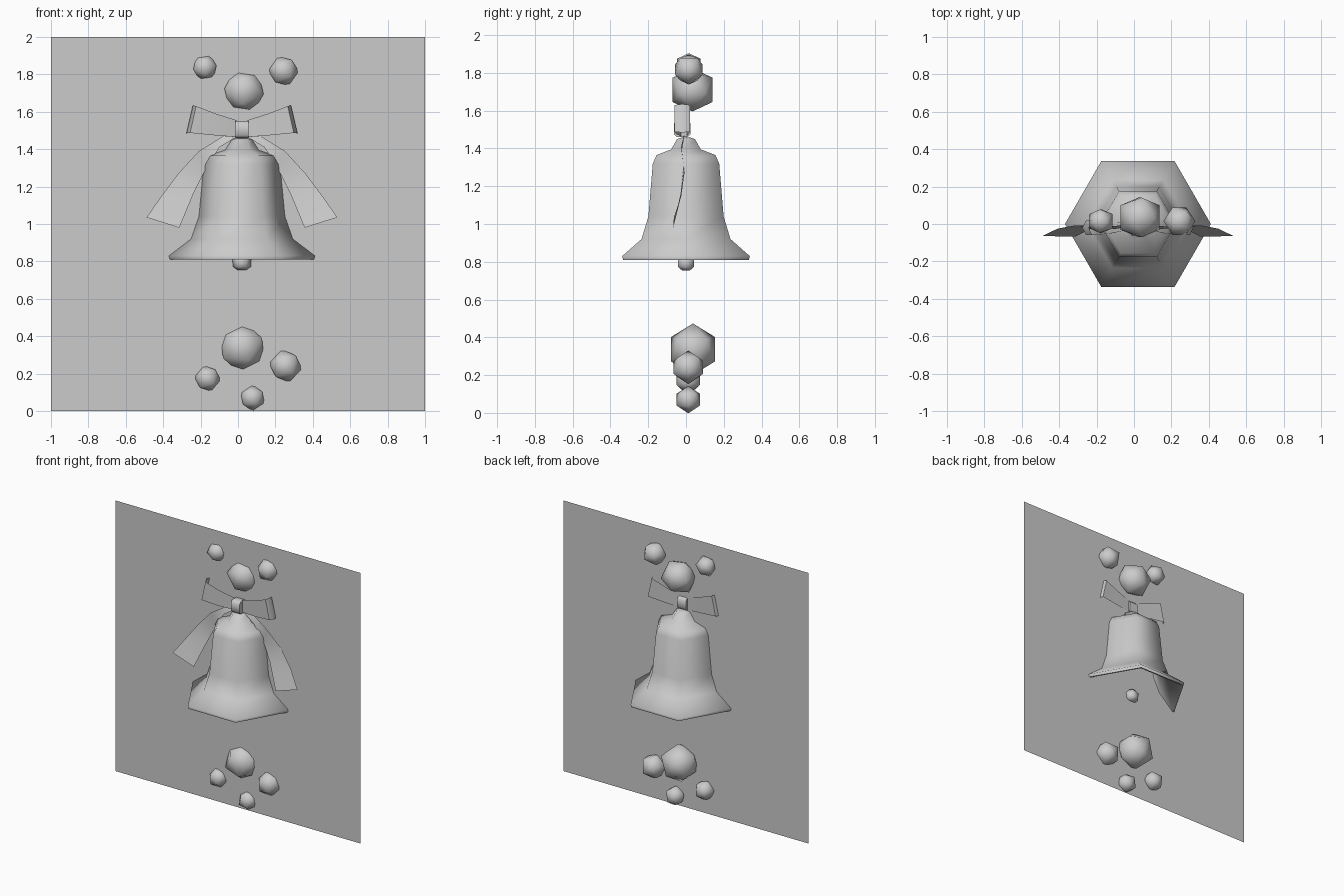
import bpy, bmesh, math
from mathutils import Matrix

cube = bpy.data.objects.get("Cube")
if cube:
    bpy.data.objects.remove(cube)

grey = bpy.data.materials.new("plain grey")
grey.use_nodes = True
COLOUR = (0.6, 0.6, 0.6, 1)
grey.diffuse_color = COLOUR
grey.node_tree.nodes["Principled BSDF"].inputs["Base Color"].default_value = COLOUR

MID = 0.021  # x of the bell and bow axis


def finish(name, bm, smooth=None):
    mesh = bpy.data.meshes.new(name)
    bm.normal_update()
    bm.to_mesh(mesh)
    bm.free()
    mesh.materials.append(grey)
    obj = bpy.data.objects.new(name, mesh)
    bpy.context.collection.objects.link(obj)
    if smooth:
        bpy.ops.object.select_all(action='DESELECT')
        obj.select_set(True)
        bpy.context.view_layer.objects.active = obj
        bpy.ops.object.shade_smooth_by_angle(angle=math.radians(smooth))
    return obj


def strip(bm, rows, closed=False):
    """Skin rows of points into quads."""
    rings = [[bm.verts.new(p) for p in row] for row in rows]
    for a, b in zip(rings, rings[1:]):
        n = len(a)
        for i in range(n if closed else n - 1):
            j = (i + 1) % n
            bm.faces.new((a[i], a[j], b[j], b[i]))
    return rings


def revolve(name, profile, sides=6, cap_start=False, cap_end=False):
    bm = bmesh.new()
    rows = [[(MID + r * math.cos(math.tau * i / sides),
              r * math.sin(math.tau * i / sides), z) for i in range(sides)]
            for r, z in profile]
    rings = strip(bm, rows, closed=True)
    if cap_start:
        bm.faces.new(rings[0][::-1])
    if cap_end:
        bm.faces.new(rings[-1])
    return finish(name, bm, 65)


# Backing card
bm = bmesh.new()
strip(bm, [[(-1, 0, 0), (1, 0, 0)], [(-1, 0, 2), (1, 0, 2)]])
finish("backing_card", bm)

# Six-sided bell: hollow inside, rim, outer wall, crown
revolve("bell", [(0.15, 1.31), (0.20, 1.02), (0.25, 0.92), (0.37, 0.812),
                 (0.385, 0.81), (0.39, 0.83), (0.272, 0.92), (0.23, 1.04),
                 (0.203, 1.32), (0.18, 1.365), (0.09, 1.395), (0.055, 1.45),
                 (0.03, 1.457)], cap_start=True, cap_end=True)
revolve("clapper", [(0.025, 0.755), (0.048, 0.772), (0.05, 0.81), (0.025, 0.84)],
        cap_start=True, cap_end=True)

# Faceted berries: x, y, z, radius, turn of the short axis in degrees
BERRIES = {
    "upper_large": (0.032, 0.035, 1.71, 0.124, 35),
    "upper_right": (-0.177, 0.015, 1.837, 0.073, 18),
    "upper_left": (0.243, 0.015, 1.818, 0.086, -28),
    "lower_large": (0.024, 0.037, 0.337, 0.137, 0),
    "lower_left": (0.254, 0.012, 0.241, 0.092, -20),
    "lower_right": (-0.163, 0.012, 0.174, 0.074, -23),
    "bottom": (0.078, 0.012, 0.07, 0.072, -7),
}
for name, (x, y, z, radius, turn) in BERRIES.items():
    bm = bmesh.new()
    bmesh.ops.create_icosphere(bm, subdivisions=1, radius=radius)
    spin = Matrix.Rotation(math.radians(turn - 58.28), 4, 'Y')
    bm.transform(Matrix.Translation((x, y, z)) @ spin)
    finish(name + "_berry", bm, 60)

# Bow loops: x, y and the lower and upper edges along the ribbon
LOOP = [(0.03, -0.025, 1.465, 1.555), (0.14, -0.05, 1.475, 1.59),
        (0.245, -0.06, 1.487, 1.63), (0.262, -0.02, 1.485, 1.635),
        (0.245, 0.02, 1.487, 1.63), (0.14, 0.012, 1.475, 1.59),
        (0.03, 0.005, 1.465, 1.555)]
# Ribbon tails: outer edge x, z then inner edge x, z, then y
TAIL = [((0.10, 1.47), (0.03, 1.465), -0.008), ((0.23, 1.39), (0.12, 1.41), -0.022),
        ((0.34, 1.27), (0.19, 1.30), -0.008), ((0.43, 1.15), (0.26, 1.16), -0.025),
        ((0.51, 1.035), (0.335, 0.98), -0.064)]
for side, s in (("left", 1), ("right", -1)):
    bm = bmesh.new()
    strip(bm, [[(MID + s * (x + (x - 0.03) * 0.15), y, low), (MID + s * x, y, top)]
               for x, y, low, top in LOOP])
    finish(side + "_bow_loop", bm, 50)
    bm = bmesh.new()
    strip(bm, [[(MID + s * ox, y, oz), (MID + s * ix, y - 0.004, iz)]
               for (ox, oz), (ix, iz), y in TAIL])
    finish(side + "_ribbon_tail", bm, 50)

# Knot band around the middle of the bow
bm = bmesh.new()
bmesh.ops.create_cube(bm, size=1)
bm.transform(Matrix.Translation((MID, -0.02, 1.505)) @ Matrix.Diagonal((0.07, 0.085, 0.09, 1)))
bmesh.ops.bevel(bm, geom=[e for e in bm.edges
                          if abs(e.verts[0].co.x - e.verts[1].co.x) > 0.01],
                offset=0.015, segments=1, affect='EDGES')
finish("bow_knot", bm, 50)
